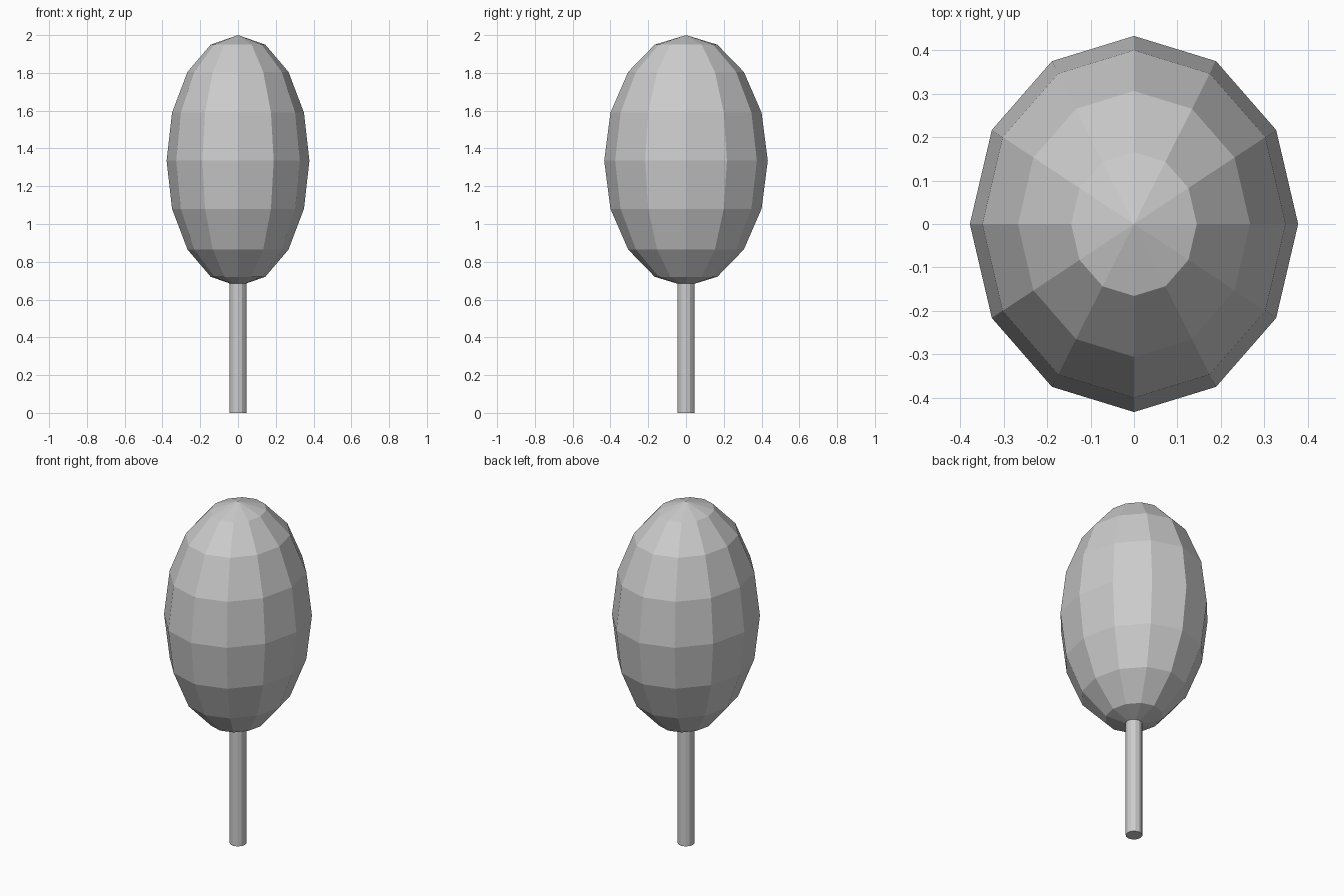
import bpy

cube = bpy.data.objects.get("Cube")
if cube:
    bpy.data.objects.remove(cube, do_unlink=True)

# Single flat grey for the whole tree
grey = bpy.data.materials.new("light_grey")
grey.use_nodes = True
colour = (0.6, 0.6, 0.6, 1)
grey.diffuse_color = colour
grey.node_tree.nodes["Principled BSDF"].inputs["Base Color"].default_value = colour

SIDES = 12
CROWN_Z, CROWN_HALF = 1.335, 0.665
TRUNK_TOP = 0.72


def finish(name):
    obj = bpy.context.object
    obj.name = obj.data.name = name
    obj.data.materials.append(grey)
    bpy.ops.object.transform_apply(location=False, rotation=False, scale=True)
    bpy.ops.object.shade_flat()
    return obj


# Faceted egg-shaped crown, slightly deeper than wide
bpy.ops.mesh.primitive_uv_sphere_add(segments=SIDES, ring_count=8, radius=1,
                                     location=(0, 0, CROWN_Z))
bpy.context.object.scale = (0.378, 0.433, CROWN_HALF)
finish("crown")

# Thin straight trunk, its top sunk into the crown
bpy.ops.mesh.primitive_cylinder_add(vertices=SIDES, radius=0.045, depth=TRUNK_TOP,
                                    location=(0, 0, TRUNK_TOP / 2))
finish("trunk")
